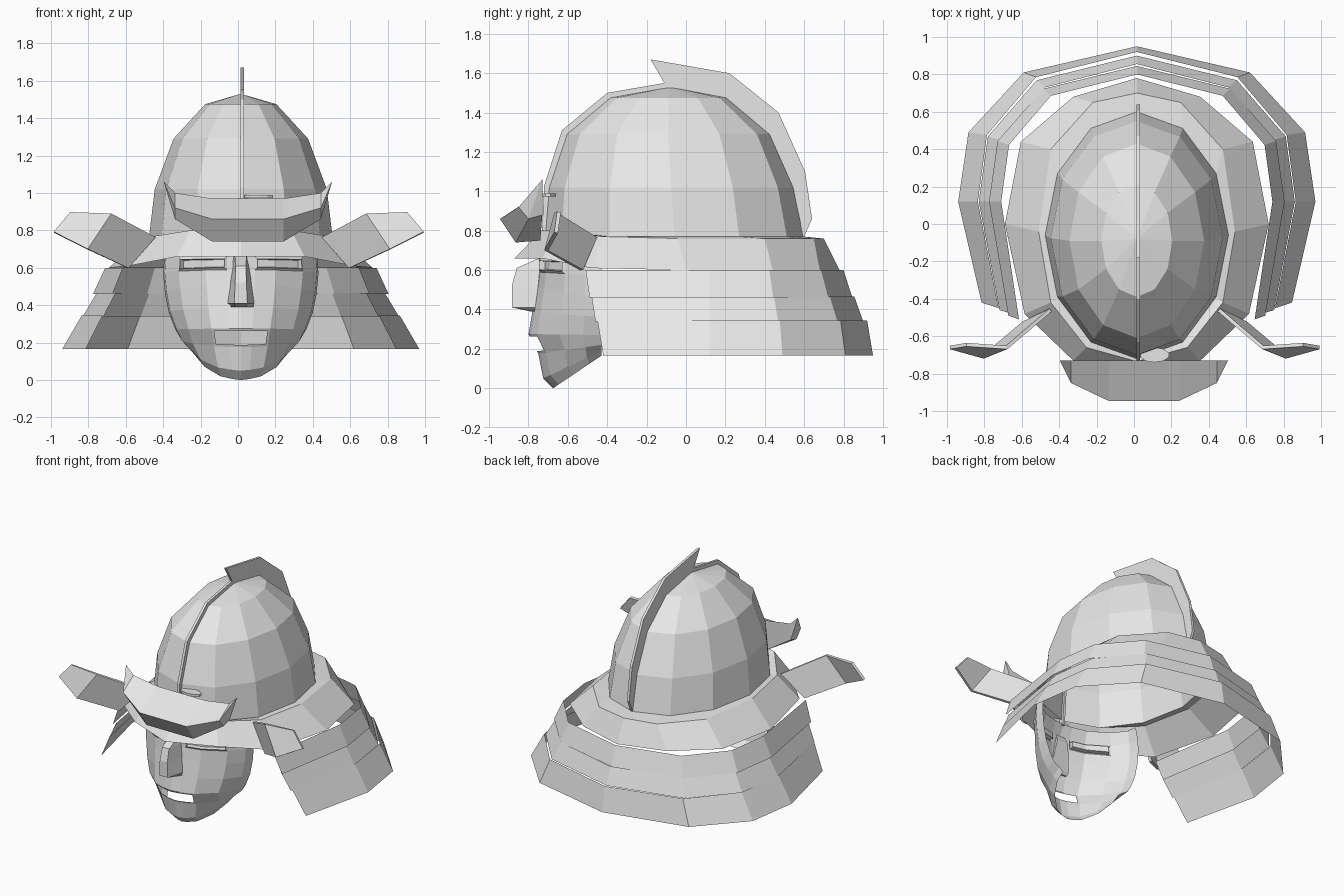
import bpy, bmesh, math

if "Cube" in bpy.data.objects:
    bpy.data.objects.remove(bpy.data.objects["Cube"], do_unlink=True)

grey = bpy.data.materials.new("plain grey")
grey.use_nodes = True
grey.diffuse_color = (0.8, 0.8, 0.8, 1)
grey.node_tree.nodes["Principled BSDF"].inputs["Base Color"].default_value = (0.8, 0.8, 0.8, 1)

CX = 0.015  # centre line of the helmet


def finish(bm, name, dx=CX):
    """Shift the part sideways and turn it into an object."""
    bmesh.ops.translate(bm, verts=bm.verts, vec=(dx, 0, 0))
    mesh = bpy.data.meshes.new(name)
    bm.to_mesh(mesh)
    bm.free()
    mesh.materials.append(grey)
    obj = bpy.data.objects.new(name, mesh)
    bpy.context.collection.objects.link(obj)
    return obj


def loft(rings, closed=False, caps=False):
    """Join rows of points with quads; returns the bmesh and its faces by row."""
    bm = bmesh.new()
    rows = [[bm.verts.new(p) for p in r] for r in rings]
    n = len(rows[0])
    grid = []
    for a, b in zip(rows, rows[1:]):
        grid.append([bm.faces.new((a[i], a[(i + 1) % n], b[(i + 1) % n], b[i]))
                     for i in range(n if closed else n - 1)])
    if caps:
        bm.faces.new(rows[0])
        bm.faces.new(rows[-1][::-1])
    return bm, grid


def clean(bm):
    bmesh.ops.remove_doubles(bm, verts=bm.verts, dist=0.0005)
    bmesh.ops.recalc_face_normals(bm, faces=bm.faces)
    return bm


def mirrored(half):
    """Half row starting on the centre line -> full row."""
    return [(-x, y, z) for x, y, z in half[:0:-1]] + half


def closed_ring(half):
    """Half ring from back centre to front centre -> full ring."""
    return half + [(-x, y, z) for x, y, z in half[-2:0:-1]]


# Helmet bowl: twelve-sided rings of (height, half width, front y, back y)
bowl = []
for z, w, f, b in [(1.53, 0, -0.08, -0.08), (1.475, 0.19, -0.39, 0.21),
                   (1.29, 0.36, -0.61, 0.43), (1.02, 0.46, -0.70, 0.55),
                   (0.77, 0.49, -0.72, 0.60)]:
    bowl.append([(w * math.sin(k * math.pi / 6),
                  (f + b) / 2 + (b - f) / 2 * math.cos(k * math.pi / 6), z)
                 for k in range(12)])
finish(clean(loft(bowl, True)[0]), "helmet_bowl")

# Brim: flat ledge around the bowl, then a sloping skirt that forms the visor
ledge = closed_ring([(0, 0.70, 0.76), (0.235, 0.65, 0.76), (0.46, 0.40, 0.76),
                     (0.525, -0.04, 0.76), (0.46, -0.42, 0.77),
                     (0.27, -0.66, 0.80), (0, -0.735, 0.80)])
skirt = closed_ring([(0, 0.78, 0.60), (0.34, 0.68, 0.60), (0.62, 0.44, 0.60),
                     (0.705, 0, 0.60), (0.60, -0.48, 0.61),
                     (0.34, -0.73, 0.66), (0, -0.87, 0.66)])
finish(clean(loft([bowl[-1], ledge, skirt], True)[0]), "brim")


# Neck guard: three overlapping sloping bands, open at the front
def guard_row(w, back, front, z):
    s, t = w / 0.955, (back - 0.12) / 0.83
    return mirrored([(0, back, z), (0.605 * s, 0.12 + 0.69 * t, z),
                     (0.90 * s, 0.12 + 0.37 * t, z), (w, 0.12, z),
                     (0.83 * s, front, z)])


for name, top, bottom in [
        ("upper_neck_guard", (0.725, 0.80, -0.51, 0.60), (0.79, 0.845, -0.49, 0.46)),
        ("middle_neck_guard", (0.77, 0.855, -0.48, 0.465), (0.845, 0.90, -0.46, 0.34)),
        ("lower_neck_guard", (0.85, 0.92, -0.45, 0.345), (0.955, 0.95, -0.42, 0.165))]:
    finish(clean(loft([guard_row(*top), guard_row(*bottom)])[0]), name)

# Crest fin: thin strip following the bowl, as (outer y, z, inner y, z)
fin = [(-0.735, 0.73, -0.70, 0.73), (-0.72, 1.03, -0.68, 1.02), (-0.63, 1.31, -0.59, 1.28),
       (-0.40, 1.50, -0.38, 1.46), (-0.11, 1.55, -0.09, 1.51), (-0.18, 1.67, -0.06, 1.51),
       (0.22, 1.60, 0.20, 1.46), (0.47, 1.40, 0.42, 1.28), (0.605, 1.10, 0.54, 1.02),
       (0.64, 0.86, 0.58, 0.85), (0.60, 0.77, 0.59, 0.77)]
T = 0.009
rings = [[(-T, oy, oz), (T, oy, oz), (T, iy, iz), (-T, iy, iz)] for oy, oz, iy, iz in fin]
finish(clean(loft(rings, True, True)[0]), "crest_fin", 0.022)

# Crescent ornament above the visor: four-cornered sections swept across x
tip = [(-0.73, 1.06)] * 4
outer = [(-0.73, 1.00), (-0.85, 0.92), (-0.80, 0.86), (-0.73, 0.88)]
middle = [(-0.73, 0.97), (-0.945, 0.86), (-0.865, 0.74), (-0.74, 0.75)]
sections = [(-0.45, tip), (-0.39, outer), (-0.19, middle),
            (0.19, middle), (0.39, outer), (0.45, tip)]
rings = [[(x, y, z) for y, z in s] for x, s in sections]
finish(clean(loft(rings, True)[0]), "crescent_ornament", 0.053)

# Small mounting disc behind the crescent
bm = bmesh.new()
bmesh.ops.create_cone(bm, cap_ends=True, segments=10, radius1=0.08, radius2=0.08, depth=0.016)
for v in bm.verts:
    v.co.y = v.co.y * 0.5 - 0.70
    v.co.z += 0.982
finish(bm, "mounting_disc", 0.11)

# Side wings: bent plates flaring out of the brim
for side, name in ((1, "left_wing"), (-1, "right_wing")):
    upper = [(0.45, -0.46, 0.765), (0.685, -0.66, 0.89), (0.90, -0.645, 0.895)]
    lower = [(0.595, -0.53, 0.60), (0.81, -0.71, 0.70), (0.988, -0.66, 0.79)]
    bm, _ = loft([[(side * x, y, z) for x, y, z in r] for r in (upper, lower)])
    wing = finish(clean(bm), name, 0.004)
    mod = wing.modifiers.new("thickness", "SOLIDIFY")
    mod.thickness = 0.02
    mod.offset = 0


# Face mask: rows as (front y, front z, half width, back z), all sharing one cross-section
def face_row(front, z, w, back_z):
    section = [(0, 0), (0.18, 0.03), (0.45, 0.12), (0.80, 0.42), (0.98, 0.75), (1, 1)]
    return mirrored([(w * x, front + (-0.43 - front) * d, z + (back_z - z) * d)
                     for x, d in section])


rows = [(-0.71, 0.74, 0.39, 0.74), (-0.75, 0.66, 0.41, 0.65), (-0.75, 0.59, 0.415, 0.57),
        (-0.76, 0.51, 0.405, 0.46), (-0.78, 0.39, 0.385, 0.36), (-0.80, 0.275, 0.35, 0.27),
        (-0.75, 0.175, 0.32, 0.22), (-0.725, 0.05, 0.27, 0.19), (-0.675, 0, 0.24, 0.165)]
bm, grid = loft([face_row(*r) for r in rows])
bmesh.ops.recalc_face_normals(bm, faces=bm.faces)
# recessed eyes
for cols in ((2, 3), (6, 7)):
    eye = [grid[1][c] for c in cols]
    bmesh.ops.inset_region(bm, faces=eye, thickness=0.012, depth=0.01, use_even_offset=True)
    bmesh.ops.inset_region(bm, faces=eye, thickness=0.004, depth=-0.03, use_even_offset=True)
# open mouth with a lip rim
mouth = [grid[5][c] for c in (3, 4, 5, 6)]
bmesh.ops.inset_region(bm, faces=mouth, thickness=0.014, depth=0.0, use_even_offset=True)
bmesh.ops.delete(bm, geom=mouth, context="FACES")
finish(bm, "face_mask")

# Nose: (y, z, ridge half width, base half width, base y)
nose = [(-0.75, 0.66, 0.03, 0.04, -0.74), (-0.86, 0.61, 0.028, 0.045, -0.72),
        (-0.885, 0.52, 0.03, 0.06, -0.73), (-0.885, 0.41, 0.035, 0.075, -0.75),
        (-0.79, 0.39, 0.03, 0.07, -0.76)]
rings = [[(-b, by, z), (-r, y, z), (r, y, z), (b, by, z)] for y, z, r, b, by in nose]
finish(clean(loft(rings, True, True)[0]), "nose")
